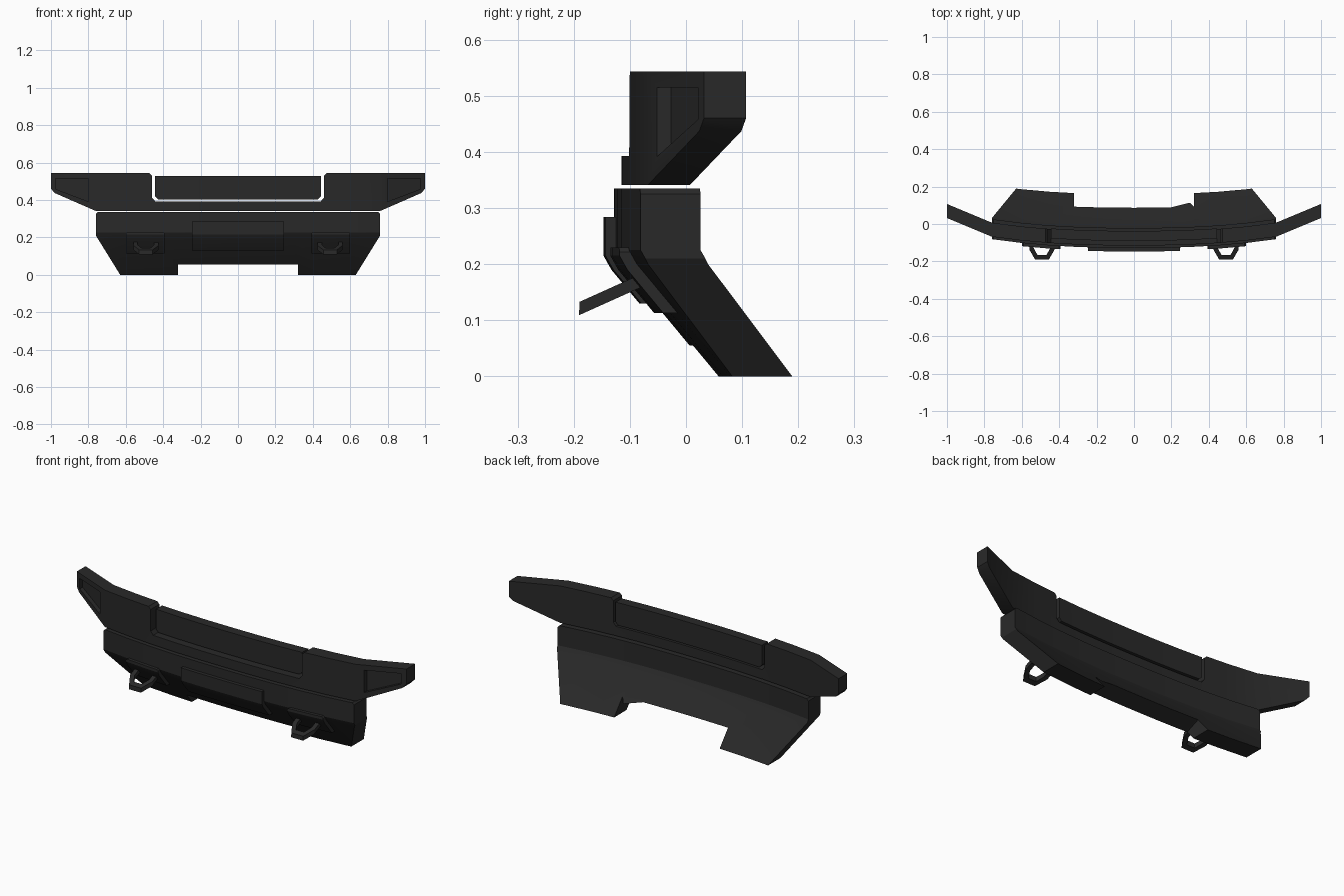
import bpy, bmesh
from mathutils import Vector

old = bpy.data.objects.get("Cube")
if old:
    bpy.data.objects.remove(old, do_unlink=True)


def material(name, value):
    m = bpy.data.materials.new(name)
    m.use_nodes = True
    col = (value, value, value, 1)
    m.diffuse_color = col
    m.node_tree.nodes["Principled BSDF"].inputs["Base Color"].default_value = col
    return m


BLACK = material("matte black", 0.022)


def interp(points, v):
    """Piecewise linear lookup in a sorted list of (key, value)."""
    for (a, fa), (b, fb) in zip(points, points[1:]):
        if v <= b:
            return fa + (fb - fa) * (v - a) / (b - a)
    return points[-1][1]


def mirrored(half):
    """Complete a right-half outline with its mirror image."""
    return half + [(-x, z) for x, z in reversed(half)]


def panel(name, outline, place, xs=(), zs=()):
    """Slice an outline at the bend lines, thicken it, then bend it with place(x, t, z)."""
    bm = bmesh.new()
    bm.faces.new([bm.verts.new((x, 0, z)) for x, z in outline])
    bm.normal_update()
    bmesh.ops.triangulate(bm, faces=bm.faces[:])
    cuts = [((x, 0, 0), (1, 0, 0)) for x in xs] + [((0, 0, z), (0, 0, 1)) for z in zs]
    for co, no in cuts:
        bmesh.ops.bisect_plane(bm, geom=bm.verts[:] + bm.edges[:] + bm.faces[:],
                               dist=1e-5, plane_co=co, plane_no=no)
    ext = bmesh.ops.extrude_face_region(bm, geom=bm.faces[:], use_keep_orig=True)
    for v in ext["geom"]:
        if isinstance(v, bmesh.types.BMVert):
            v.co.y = 1
    for v in bm.verts:
        v.co = place(v.co.x, v.co.y, v.co.z)
    bmesh.ops.recalc_face_normals(bm, faces=bm.faces[:])
    bmesh.ops.dissolve_limit(bm, angle_limit=0.002, verts=bm.verts[:], edges=bm.edges[:])
    me = bpy.data.meshes.new(name)
    bm.to_mesh(me)
    bm.free()
    me.materials.append(BLACK)
    ob = bpy.data.objects.new(name, me)
    bpy.context.collection.objects.link(ob)
    return ob


# Shared sweep of the bumper across its width, with swept-back wing tips
STATIONS = [0, 0.15, 0.3, 0.45, 0.6, 0.76]
SWEEP = [(x, 0.047 * (x / 0.76) ** 2.4) for x in STATIONS] + [(1.0, 0.147)]
XS = [s * x for x in STATIONS for s in (-1, 1)][1:]
# Setback of the lower face by height
RAKE = [(0, 0.18), (0.2, 0.014), (0.225, 0), (1, 0)]
ZS = [0.2, 0.225]
LIFT = 0.01
RAISED_ZS = [z - LIFT for z in ZS]
NOTCH = 0.055


def swept(front, thick):
    def place(x, t, z):
        return Vector((x, front + thick * t + interp(SWEEP, abs(x)), z))
    return place


def raked(front, thick, lift=0.0):
    base = swept(front, thick)

    def place(x, t, z):
        return base(x, t, z) + Vector((0, interp(RAKE, z + lift), 0))
    return place


def valance_place(x, t, z):
    """The notch edge runs square to the raked face."""
    if abs(z - NOTCH) < 1e-4 and abs(x) < 0.321:
        z += 0.032 * t
    return raked(-0.128, 0.107)(x, t, z)


def shifted(points, dx, side=1):
    return [(side * (x + dx), z) for x, z in points]


# Lower valance with a notch in the bottom edge
panel("lower_valance",
      mirrored([(0.32, NOTCH), (0.32, 0), (0.63, 0), (0.76, 0.21), (0.76, 0.325), (0.75, 0.335)]),
      valance_place, XS, ZS)

# Upper bar with wings and a wide opening in the top edge
upper = panel("upper_bar",
              mirrored([(0.76, 0.341), (0.98, 0.437), (1, 0.46), (1, 0.543), (0.472, 0.543),
                        (0.459, 0.53), (0.459, 0.412), (0.443, 0.393)][::-1]),
              swept(-0.115, 0.075), XS)

# Insert floating in the opening
panel("centre_insert",
      mirrored([(0.428, 0.403), (0.443, 0.418), (0.443, 0.527)]),
      swept(-0.09, 0.053), XS)

# Raised number plate mount
panel("plate_mount", mirrored([(0.245, 0.13), (0.245, 0.284)]),
      raked(-0.147, 0.04, LIFT), XS, RAISED_ZS)

POCKET = [(0.8, 0.392), (0.975, 0.458), (0.975, 0.515), (0.8, 0.515)]
MOUNT = [(-0.103, 0.113), (0.103, 0.113), (0.103, 0.222), (0.095, 0.23),
         (-0.095, 0.23), (-0.103, 0.222)]
RING = [(0.068, 0), (0.068, 0.072), (0.036, 0.132), (-0.036, 0.132), (-0.068, 0.072), (-0.068, 0),
        (-0.044, 0), (-0.044, 0.066), (-0.024, 0.106), (0.024, 0.106), (0.044, 0.066), (0.044, 0)]
ALONG, ACROSS = Vector((0, -0.91, -0.41)), Vector((0, 0.05, 1))


def ring_place(x, t, v):
    return Vector((x, -0.07, 0.175)) + ALONG * v + ACROSS * (t - 0.5) * 0.024


for side, word in ((1, "left"), (-1, "right")):
    # Recessed pocket in the wing
    cutter = panel("pocket_cutter_" + word, shifted(POCKET, 0, side), swept(-0.16, 0.07))
    cutter.hide_render = True
    cutter.hide_set(True)
    mod = upper.modifiers.new("pocket_" + word, "BOOLEAN")
    mod.operation = "DIFFERENCE"
    mod.solver = "EXACT"
    mod.object = cutter
    # Raised recovery mount and its tow ring
    panel("recovery_mount_" + word, shifted(MOUNT, 0.495, side),
          raked(-0.145, 0.035, LIFT), XS, RAISED_ZS)
    panel("tow_ring_" + word, shifted(RING, 0.492, side), ring_place)

# Smooth shading that keeps the creases
for ob in bpy.context.collection.objects:
    ob.select_set(ob.type == "MESH" and not ob.hide_render)
bpy.context.view_layer.objects.active = upper
bpy.ops.object.shade_smooth_by_angle(angle=0.5)
